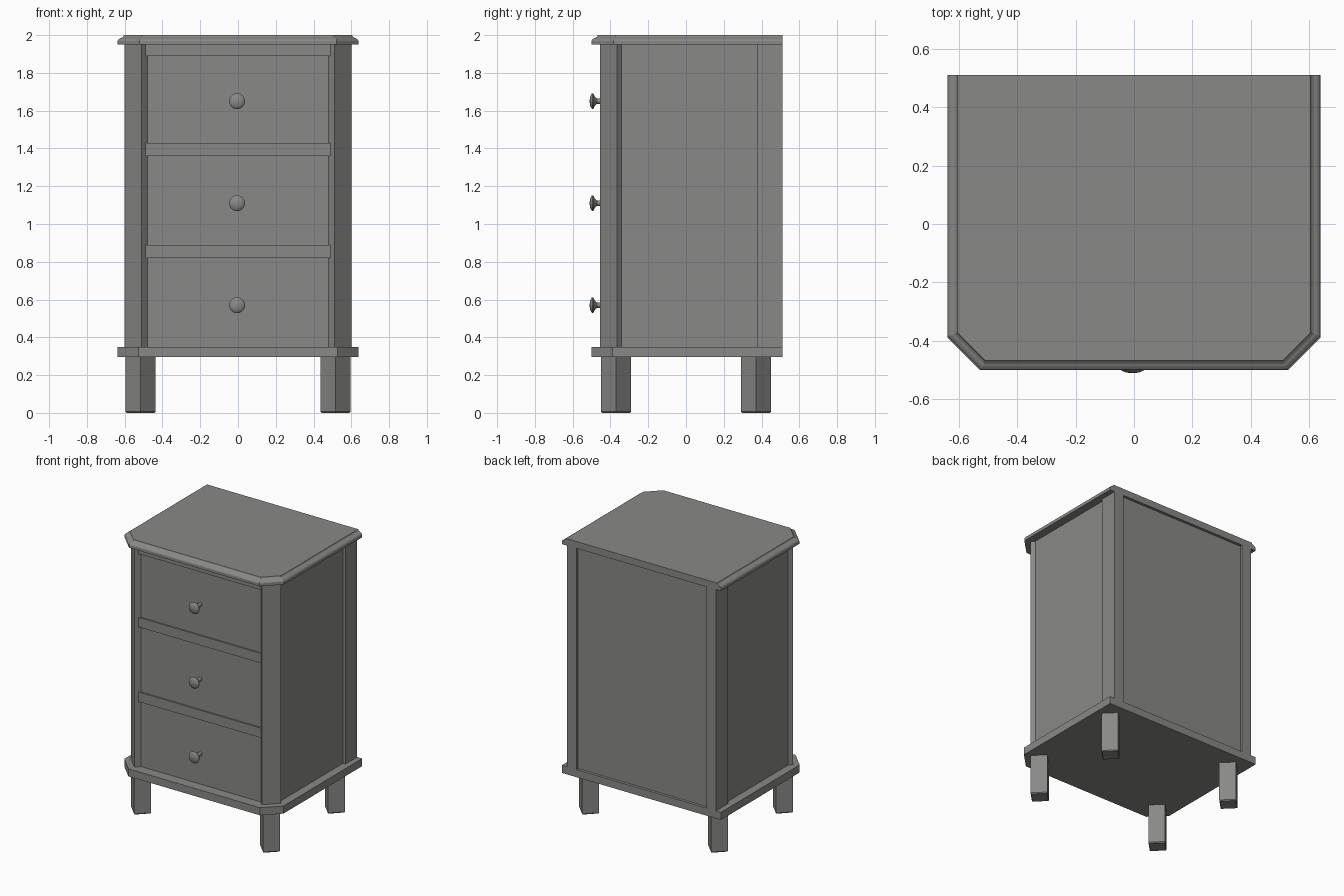
import bpy, bmesh, math
from mathutils import Matrix

if "Cube" in bpy.data.objects:
    bpy.data.objects.remove(bpy.data.objects["Cube"])

grey = bpy.data.materials.new("grey_paint")
grey.diffuse_color = (0.25, 0.25, 0.24, 1)
grey.use_nodes = True
grey.node_tree.nodes["Principled BSDF"].inputs["Base Color"].default_value = grey.diffuse_color


def finish(name, bm):
    bmesh.ops.recalc_face_normals(bm, faces=bm.faces)
    me = bpy.data.meshes.new(name)
    bm.to_mesh(me)
    bm.free()
    me.materials.append(grey)
    ob = bpy.data.objects.new(name, me)
    bpy.context.collection.objects.link(ob)
    return ob


def loft(name, loops):
    """Skin a stack of equal-length closed loops and cap both ends."""
    bm = bmesh.new()
    rings = [[bm.verts.new(p) for p in loop] for loop in loops]
    n = len(rings[0])
    for a, b in zip(rings, rings[1:]):
        for i in range(n):
            j = (i + 1) % n
            bm.faces.new((a[i], a[j], b[j], b[i]))
    bm.faces.new(rings[0])
    bm.faces.new(rings[-1])
    return finish(name, bm)


def prism(name, poly, z0, z1):
    return loft(name, [[(x, y, z) for x, y in poly] for z in (z0, z1)])


def box(name, x0, x1, y0, y1, z0, z1):
    return prism(name, [(x0, y0), (x1, y0), (x1, y1), (x0, y1)], z0, z1)


def board(half_w, front, back, cut):
    """Board outline with the two front corners clipped."""
    right = [(half_w - cut, front), (half_w, front + cut), (half_w, back)]
    return right + [(-x, y) for x, y in reversed(right)]


# table top with moulded front and sides, plain back: (inset, height)
edge = [(0.0, 1.95), (0.0, 1.97), (0.004, 1.977), (0.012, 1.983),
        (0.022, 1.987), (0.03, 1.993), (0.033, 2.0)]
loft("table_top", [[(x, y, z) for x, y in
                    board(0.637 - d, -0.50 + d, 0.51, 0.115 - 0.586 * d)]
                   for d, z in edge])

# base board
prism("base_board", board(0.637, -0.50, 0.51, 0.11), 0.295, 0.35)

for side, s in (("left", -1), ("right", 1)):
    # diagonal front posts
    prism(f"{side}_front_post",
          [(s * x, y) for x, y in ((0.6, -0.365), (0.51, -0.455),
                                   (0.46, -0.405), (0.55, -0.315))], 0.35, 1.95)
    # square back posts
    box(f"{side}_back_post", s * 0.52, s * 0.597, 0.375, 0.51, 0.35, 1.95)
    # recessed side panels
    box(f"{side}_side_panel", s * 0.55, s * 0.577, -0.35, 0.40, 0.35, 1.95)
    # legs turned 45 degrees, lower edge eased
    for end, y in (("front", -0.37), ("back", 0.37)):
        loft(f"{side}_{end}_leg",
             [[(s * 0.516 + r, y, z), (s * 0.516, y + r, z),
               (s * 0.516 - r, y, z), (s * 0.516, y - r, z)]
              for r, z in ((0.073, 0), (0.08, 0.007), (0.08, 0.295))])

# recessed back panel
box("back_panel", -0.53, 0.53, 0.465, 0.49, 0.35, 1.95)

# rails between drawers
for i, (z0, z1) in enumerate(((0.82, 0.89), (1.36, 1.43), (1.89, 1.95))):
    box(f"rail_{i + 1}", -0.49, 0.49, -0.435, -0.39, z0, z1)

# drawer fronts and turned knobs: knob profile is (radius, y)
profile = [(0.014, -0.40), (0.014, -0.472), (0.024, -0.482), (0.040, -0.491),
           (0.042, -0.496), (0.038, -0.501), (0.024, -0.507), (0.008, -0.51)]
for i, (z0, z1, zk) in enumerate(((0.35, 0.82, 0.57), (0.89, 1.36, 1.11),
                                  (1.43, 1.89, 1.65))):
    box(f"drawer_{i + 1}", -0.487, 0.487, -0.424, -0.39, z0, z1)
    angles = [math.tau * k / 24 for k in range(24)]
    knob = loft(f"knob_{i + 1}",
                [[(-0.005 + r * math.cos(a), y, zk + r * math.sin(a))
                  for a in angles] for r, y in profile])
    bpy.ops.object.select_all(action='DESELECT')
    knob.select_set(True)
    bpy.context.view_layer.objects.active = knob
    bpy.ops.object.shade_smooth_by_angle(angle=math.radians(35))
